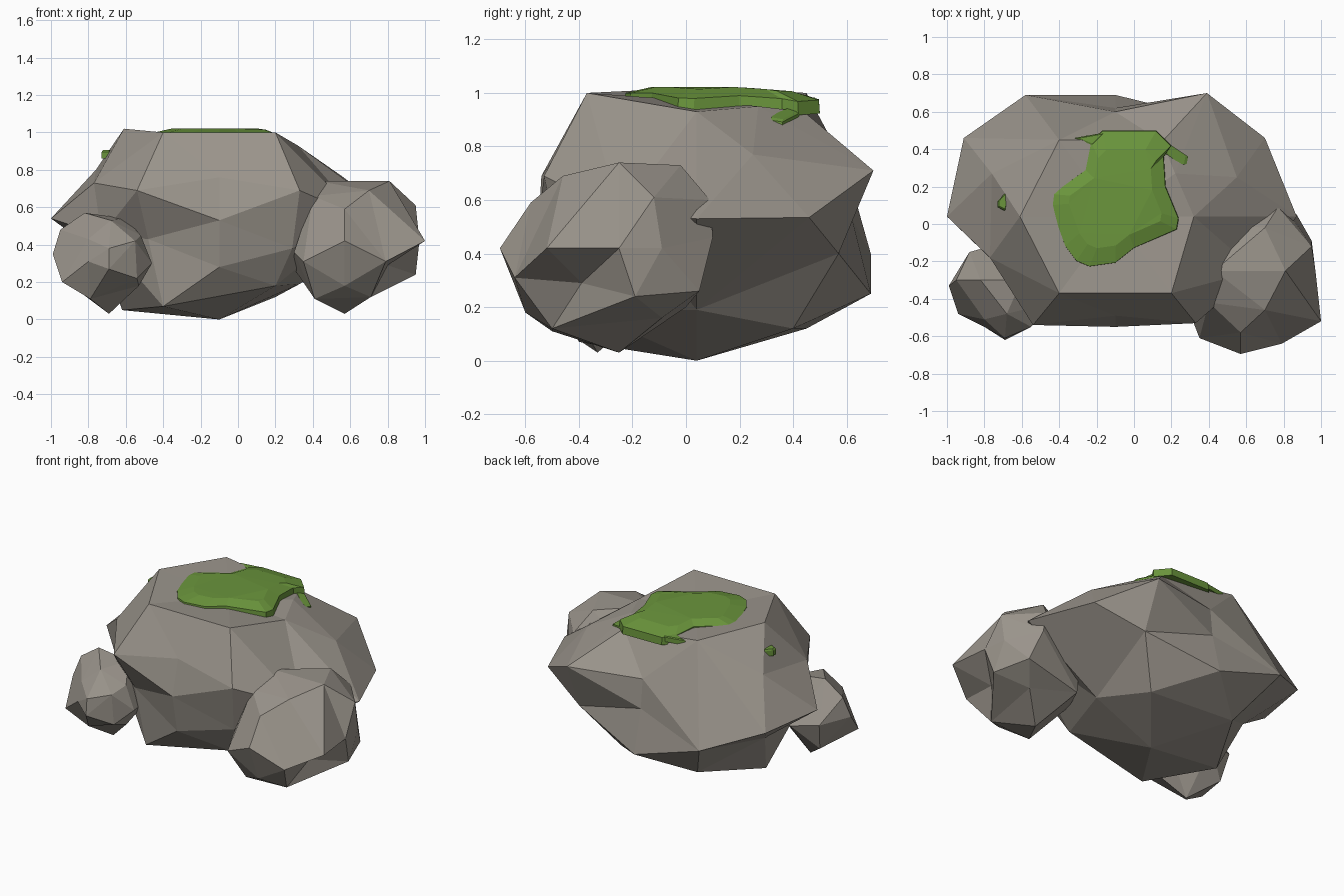
import bpy, bmesh
from mathutils import Vector


def material(name, rgb):
    m = bpy.data.materials.new(name)
    m.diffuse_color = (*rgb, 1)
    return m


STONE = material("warm_grey_stone", (0.325, 0.297, 0.26))
MOSS = material("moss_green", (0.145, 0.30, 0.045))


def finish(name, bm, mat):
    bmesh.ops.recalc_face_normals(bm, faces=bm.faces)
    me = bpy.data.meshes.new(name)
    bm.to_mesh(me)
    bm.free()
    me.materials.append(mat)
    ob = bpy.data.objects.new(name, me)
    bpy.context.collection.objects.link(ob)
    return ob


def rock(name, centre, corners):
    """Faceted star-shaped rock: join corners by direction, then place them."""
    bm = bmesh.new()
    c = Vector(centre)
    home = {}
    for p in corners:
        v = bm.verts.new((Vector(p) - c).normalized())
        home[v] = Vector(p)
    bmesh.ops.convex_hull(bm, input=bm.verts[:])
    for v in bm.verts:
        v.co = home[v]
    return finish(name, bm, STONE)


def moss(name, outline, base, rim, crown, shrink):
    """Thin cushion: wall up from the outline, sloping rim, flat crown."""
    bm = bmesh.new()
    cx = sum(p[0] for p in outline) / len(outline)
    cy = sum(p[1] for p in outline) / len(outline)
    rings = []
    for z, s in ((base, 1.0), (rim, 0.99), (crown, shrink)):
        ring = []
        for x, y in outline:
            px, py = cx + (x - cx) * s, cy + (y - cy) * s
            drop = 0.15 * max(0, px - 0.1) + 0.08 * max(0, py - 0.2)
            ring.append(bm.verts.new((px, py, z - drop)))
        rings.append(ring)
    n = len(outline)
    for a, b in zip(rings, rings[1:]):
        for i in range(n):
            j = (i + 1) % n
            bm.faces.new((a[i], a[j], b[j], b[i]))
    caps = [bm.faces.new(rings[0][::-1]), bm.faces.new(rings[-1])]
    bmesh.ops.triangulate(bm, faces=caps)
    return finish(name, bm, MOSS)


# Large boulder
rock("main_boulder", (-0.1, 0.04, 0.5), [
    # flat top
    (-.40, -.37, 1.0), (.20, -.37, 1.0), (-.61, .04, 1.02), (.32, .04, .93),
    (-.40, .45, 1.0), (.15, .44, .93), (-.10, .04, .97), (.22, .27, .95),
    # shoulders
    (-.54, -.54, .69), (.33, -.53, .69), (-.10, -.49, .76), (.55, .25, .77),
    (-.76, .27, .80), (.39, .70, .71), (-.10, .60, .72), (-.77, -.18, .73),
    # waist
    (-1.0, .04, .54), (-.91, .46, .52), (-.58, .69, .40), (-.10, .62, .53),
    (.70, .46, .535), (.87, .04, .53), (-.10, -.55, .53), (-.73, -.22, .45),
    (.65, -.25, .55), (.39, .57, .40),
    # underside
    (-.10, .69, .25), (-.10, -.50, .28), (.29, -.46, .38), (-.40, -.40, .07),
    (-.62, .04, .05), (-.40, .45, .12), (.20, .40, .12), (.33, .04, .19),
    (.20, -.37, .18), (-.10, .04, .0), (-.71, .18, .33), (-.48, -.40, .43)])

# Right-hand stone, with a hollow under its outer side
rock("right_stone", (.63, -.28, .40), [
    (.57, -.695, .42), (.57, -.58, .59), (.35, -.61, .31), (.79, -.64, .31),
    (.57, -.60, .18), (.41, -.50, .11), (.71, -.50, .12), (.57, -.25, .03),
    (.70, -.46, .69), (.43, -.25, .74), (.81, -.25, .74), (.70, -.02, .73),
    (.95, -.12, .61), (1.0, -.52, .42), (.97, -.25, .42), (.95, -.09, .42),
    (.95, -.19, .24), (.80, -.39, .29), (.87, .05, .26), (.80, .10, .46),
    (.77, .09, .60), (.75, -.09, .16), (.45, .0, .20),
    (.30, -.48, .36), (.30, -.25, .27), (.40, -.42, .66), (.42, .0, .50)])

# Left-hand stone
rock("left_stone", (-.72, -.36, .31), [
    (-.99, -.33, .35), (-.95, -.30, .48), (-.94, -.48, .20), (-.82, -.30, .57),
    (-.60, -.30, .54), (-.52, -.44, .45), (-.46, -.44, .30), (-.53, -.42, .18),
    (-.69, -.33, .03), (-.79, -.45, .11), (-.69, -.62, .27), (-.69, -.61, .38),
    (-.55, -.55, .42), (-.54, -.54, .22), (-.80, -.51, .43), (-.80, -.55, .31),
    (-.68, -.48, .53), (-.88, -.15, .33), (-.70, -.10, .30), (-.48, -.25, .3),
    (-.85, -.20, .15)])

# Moss cushion on top
moss("moss_cushion", [
    (-.45, .10), (-.37, -.12), (-.31, -.20), (-.24, -.23), (-.10, -.21),
    (0, -.13), (.23, -.03), (.24, .03), (.17, .20), (.16, .36), (.20, .42),
    (.12, .50), (-.17, .50), (-.23, .44), (-.26, .29), (-.44, .16)],
    .95, 1.0, 1.022, .72)
# Trailing sprigs
moss("moss_corner", [(-.32, .46), (-.22, .42), (-.15, .49)], .97, 1.0, 1.005, .7)
sprig = moss("moss_sprig", [(.12, .44), (.16, .38), (.25, .31), (.28, .31),
                            (.29, .36), (.20, .42)], .95, .97, .975, .8)
for v in sprig.data.vertices:
    v.co.z -= .25 * max(0, v.co.x - .14)
tuft = moss("moss_side_tuft", [(-.65, .21), (-.73, .12), (-.73, .09),
                               (-.69, .07), (-.67, .13)], .86, .895, .905, .8)
